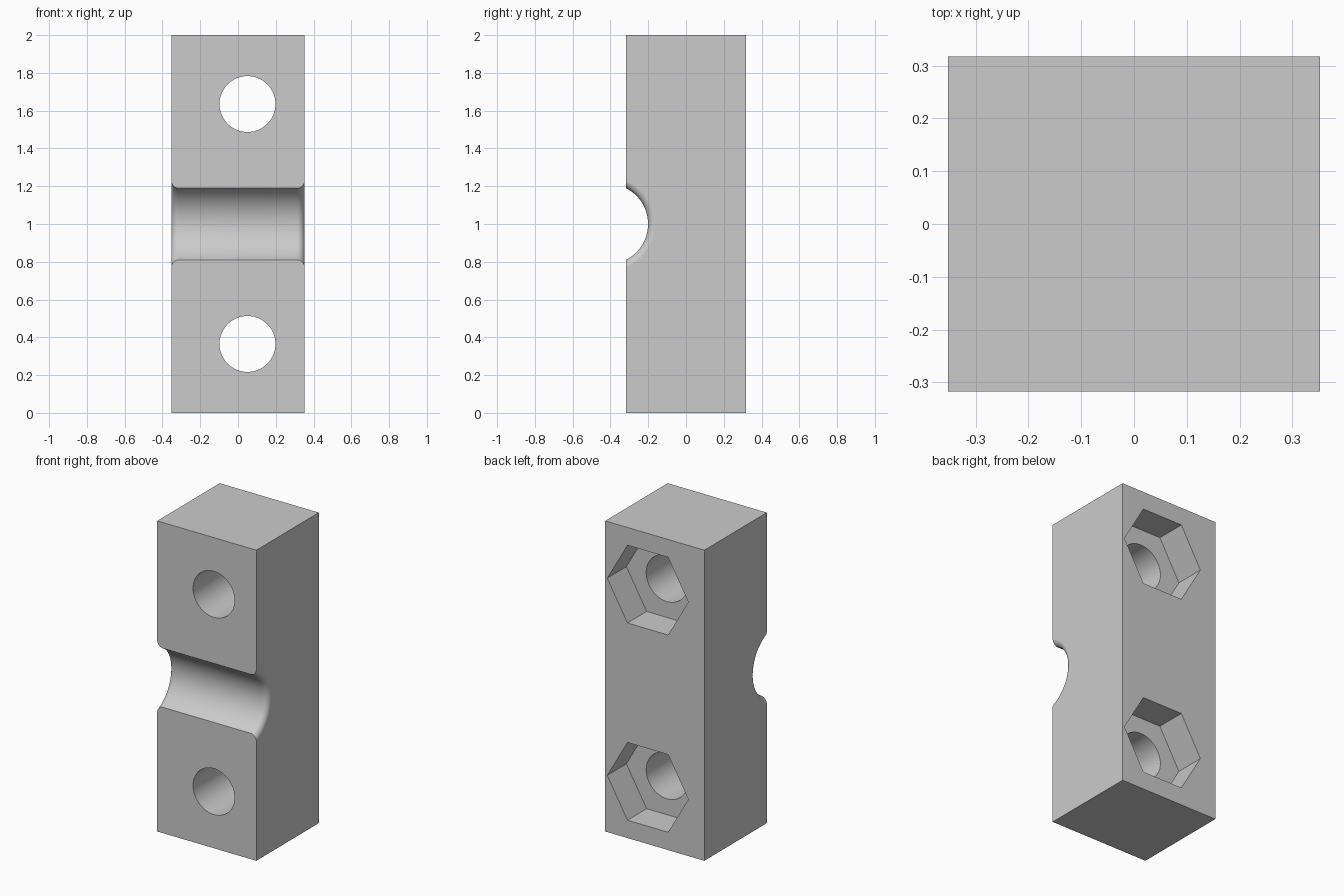
import bpy, bmesh, math
from mathutils import Vector

if "Cube" in bpy.data.objects:
    bpy.data.objects.remove(bpy.data.objects["Cube"], do_unlink=True)

WIDTH, DEPTH, HEIGHT = 0.706, 0.635, 2.0
MID_Z = HEIGHT / 2
BOLT_X, BOLT_OFFSET = 0.05, 0.635
HOLE_R, NUT_R, NUT_DEPTH = 0.148, 0.289, 0.195
GROOVE_R, GROOVE_Y, FILLET = 0.213, -0.414, 0.04

grey = bpy.data.materials.new("plain grey")
grey.use_nodes = True
colour = (0.6, 0.6, 0.6, 1)
grey.diffuse_color = colour
grey.node_tree.nodes["Principled BSDF"].inputs["Base Color"].default_value = colour


def make_object(name, bm):
    bmesh.ops.recalc_face_normals(bm, faces=bm.faces)
    mesh = bpy.data.meshes.new(name)
    bm.to_mesh(mesh)
    bm.free()
    mesh.materials.append(grey)
    obj = bpy.data.objects.new(name, mesh)
    bpy.context.collection.objects.link(obj)
    return obj


def turned(name, profile, sides, centre, axis):
    """Solid of revolution: profile is (position along axis, radius) pairs."""
    bm = bmesh.new()
    rings = []
    for along, radius in profile:
        ring = []
        for i in range(sides):
            a = math.tau * i / sides
            u, v = radius * math.cos(a), radius * math.sin(a)
            offset = Vector((along, u, v) if axis == "X" else (u, along, v))
            ring.append(bm.verts.new(Vector(centre) + offset))
        rings.append(ring)
    for a, b in zip(rings, rings[1:]):
        for i in range(sides):
            j = (i + 1) % sides
            bm.faces.new((a[i], a[j], b[j], b[i]))
    bm.faces.new(rings[0])
    bm.faces.new(rings[-1])
    return make_object(name, bm)


# Block
bm = bmesh.new()
bmesh.ops.create_cube(bm, size=1)
bmesh.ops.scale(bm, vec=(WIDTH, DEPTH, HEIGHT), verts=bm.verts)
bmesh.ops.translate(bm, vec=(0, 0, MID_Z), verts=bm.verts)
block = make_object("clamp_block", bm)

# Rod groove with rounded mouths at both ends
end = WIDTH / 2 + 0.0005
half = []
for i in range(9):
    a = math.pi / 2 * i / 8
    half.append((end - FILLET + FILLET * math.sin(a),
                 GROOVE_R + FILLET * (1 - math.cos(a))))
half.append((end + 0.05, GROOVE_R + FILLET))
profile = [(-x, r) for x, r in reversed(half)] + half
cutters = [turned("groove_cutter", profile, 96, (0, GROOVE_Y, MID_Z), "X")]

# Bolt holes right through, with hexagonal nut pockets in the back
for label, side in (("lower", -1), ("upper", 1)):
    centre = (BOLT_X, 0, MID_Z + side * BOLT_OFFSET)
    cutters.append(turned(label + "_hole_cutter",
                          [(-DEPTH, HOLE_R), (DEPTH, HOLE_R)], 64, centre, "Y"))
    cutters.append(turned(label + "_nut_cutter",
                          [(DEPTH / 2 - NUT_DEPTH, NUT_R), (DEPTH, NUT_R)], 6, centre, "Y"))

# Cut, then drop the cutters
bpy.ops.object.select_all(action="DESELECT")
block.select_set(True)
bpy.context.view_layer.objects.active = block
for cutter in cutters:
    cutter.hide_render = True
    mod = block.modifiers.new(cutter.name, "BOOLEAN")
    mod.operation = "DIFFERENCE"
    mod.solver = "EXACT"
    mod.object = cutter
    bpy.ops.object.modifier_apply(modifier=mod.name)
for cutter in cutters:
    bpy.data.objects.remove(cutter, do_unlink=True)

# Smooth the round surfaces, keep the outer faces flat
bpy.ops.object.shade_smooth_by_angle(angle=math.radians(30))
for face in block.data.polygons:
    if max(abs(c) for c in face.normal) > 0.9999 and face.area > 0.05:
        face.use_smooth = False
